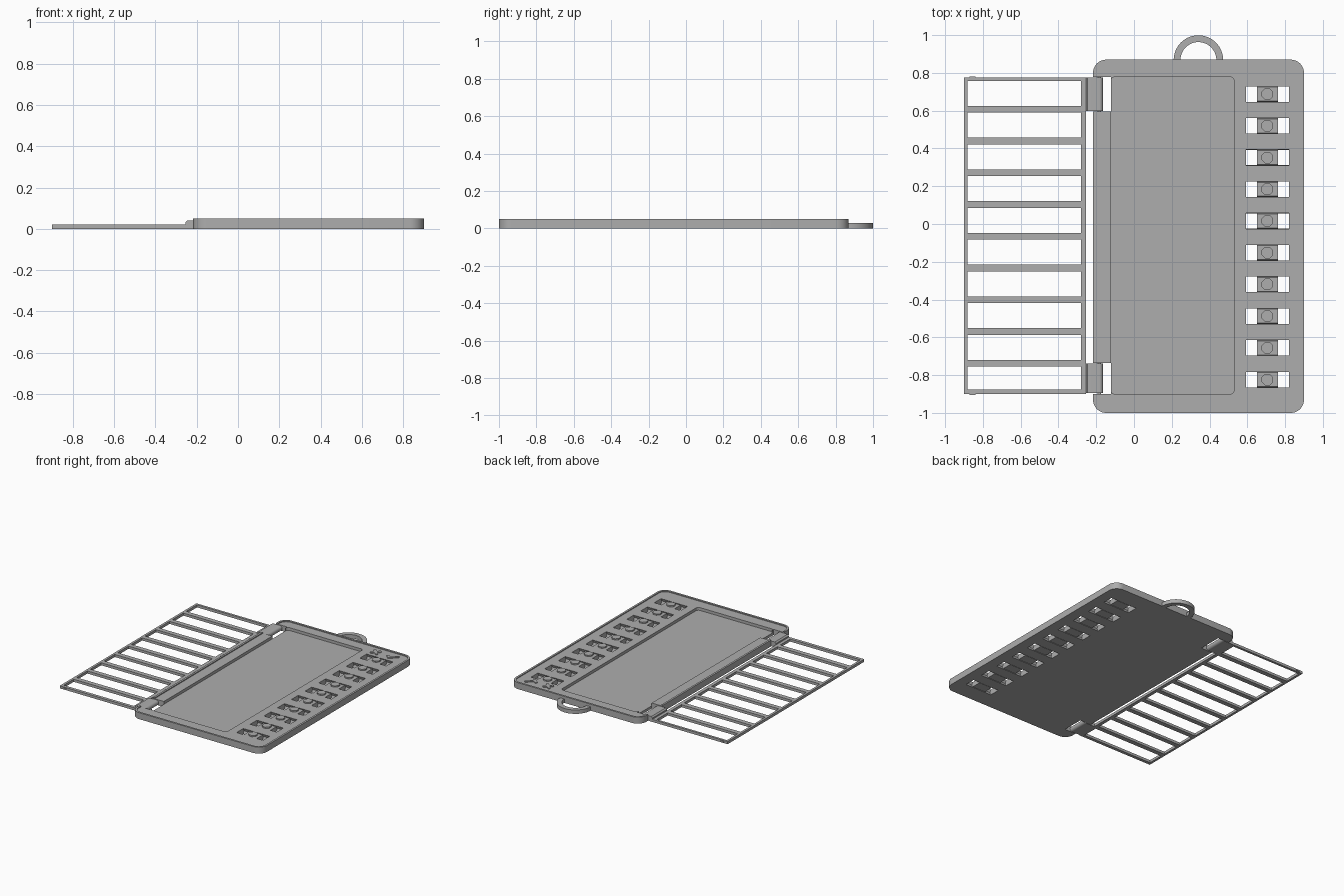
import bpy, bmesh, math
from mathutils import Vector

old = bpy.data.objects.get("Cube")
if old:
    bpy.data.objects.remove(old)

grey = bpy.data.materials.new("plain grey")
grey.use_nodes = True
grey.diffuse_color = (0.42, 0.42, 0.42, 1)
grey.node_tree.nodes["Principled BSDF"].inputs["Base Color"].default_value = grey.diffuse_color


def prism(name, pts, lo, hi, axis="z"):
    """Extrude a closed 2D outline: (x, y) along z, (y, z) along x, (x, z) along y."""
    place = {"z": lambda a, b, h: (a, b, h), "x": lambda a, b, h: (h, a, b),
             "y": lambda a, b, h: (a, h, b)}[axis]
    bm = bmesh.new()
    low = bm.faces.new([bm.verts.new(place(a, b, lo)) for a, b in pts])
    new = bmesh.ops.extrude_face_region(bm, geom=[low])["geom"]
    shift = Vector(place(0, 0, hi - lo))
    bmesh.ops.translate(bm, verts=[v for v in new if isinstance(v, bmesh.types.BMVert)], vec=shift)
    bmesh.ops.recalc_face_normals(bm, faces=bm.faces)
    mesh = bpy.data.meshes.new(name)
    bm.to_mesh(mesh)
    bm.free()
    mesh.materials.append(grey)
    ob = bpy.data.objects.new(name, mesh)
    bpy.context.collection.objects.link(ob)
    return ob


def rect(x0, x1, y0, y1, r=0.0, n=10):
    if r == 0:
        return [(x0, y0), (x1, y0), (x1, y1), (x0, y1)]
    corners = [(x1 - r, y1 - r), (x0 + r, y1 - r), (x0 + r, y0 + r), (x1 - r, y0 + r)]
    return [(cx + r * math.cos(math.pi / 2 * (q + i / n)), cy + r * math.sin(math.pi / 2 * (q + i / n)))
            for q, (cx, cy) in enumerate(corners) for i in range(n + 1)]


def arc(cx, cy, r, a0, a1, n):
    return [(cx + r * math.cos(math.radians(a0 + (a1 - a0) * i / n)),
             cy + r * math.sin(math.radians(a0 + (a1 - a0) * i / n))) for i in range(n + 1)]


def carve(ob, cutters):
    for c in cutters:
        mod = ob.modifiers.new("cut", "BOOLEAN")
        mod.operation, mod.solver, mod.object = "DIFFERENCE", "EXACT", c
    bpy.context.view_layer.update()
    done = bpy.data.meshes.new_from_object(ob.evaluated_get(bpy.context.evaluated_depsgraph_get()))
    ob.modifiers.clear()
    ob.data = done
    for c in cutters:
        bpy.data.objects.remove(c)


def smooth(ob):
    bpy.ops.object.select_all(action="DESELECT")
    ob.select_set(True)
    bpy.context.view_layer.objects.active = ob
    bpy.ops.object.shade_smooth_by_angle(angle=math.radians(30))


ROWS, PITCH = 10, 0.168
hinges = [(0.595, 0.778), (-0.90, -0.735)]


def vee(cy, narrow, wide, z0, z1):
    """Cross-section with flanks that are widest at mid height."""
    zm = (z0 + z1) / 2
    return [(cy - narrow, z0), (cy + narrow, z0), (cy + wide, zm),
            (cy + narrow, z1), (cy - narrow, z1), (cy - wide, zm)]


# Tray with a rim, a recess for the lid, hinge notches and slider slots
tray = prism("tray", rect(-0.217, 0.90, -1.0, 0.87, 0.07), 0, 0.05)
cutters = [prism("rim_cut", rect(-0.202, 0.885, -0.985, 0.855, 0.055), 0.043, 0.08),
           prism("recess_cut", rect(-0.122, 0.53, -0.90, 0.778, 0.02, 5), 0.021, 0.09)]
for y0, y1 in hinges:
    cutters.append(prism("notch_cut", rect(-0.3, -0.122, y0, y1), -0.02, 0.1))
slot_y = [0.688 - PITCH * i for i in range(ROWS)]
for y in slot_y:
    cutters.append(prism("slot_cut", vee(y, 0.04, 0.05, -0.002, 0.046), 0.593, 0.82, "x"))
carve(tray, cutters)
smooth(tray)

# Sliders with an eight-sided knob
for i, y in enumerate(slot_y):
    prism(f"slider_{i + 1}", vee(y, 0.037, 0.047, 0.001, 0.039), 0.651, 0.762, "x")
    prism(f"slider_knob_{i + 1}", arc(0.706, y, 0.033, 22.5, 337.5, 7), 0.038, 0.049)

# Ladder-shaped lid, opened flat
lid = prism("lid_frame", rect(-0.90, -0.254, -0.90, 0.775), 0, 0.02)
windows = []
for i in range(ROWS):
    top = 0.757 - PITCH * i
    windows.append(prism("window_cut", rect(-0.882, -0.28, max(top - 0.132, -0.876), top), -0.02, 0.05))
carve(lid, windows)

# Snap bumps at the free end of the lid
for name, y in (("back", 0.775), ("front", -0.90)):
    prism(f"snap_bump_{name}", rect(-0.87, -0.84, 0.005, 0.014), y - 0.006, y + 0.006, "y")

# Hinge arms ending in round barrels, with pins into the tray
for name, (y0, y1) in zip(("back", "front"), hinges):
    arm = [(-0.255, 0), (-0.184, 0)] + arc(-0.184, 0.02, 0.02, -80, 90, 10) + [(-0.245, 0.04), (-0.255, 0.03)]
    smooth(prism(f"hinge_arm_{name}", arm, y0 + 0.004, y1 - 0.003, "y"))
    smooth(prism(f"hinge_pin_{name}", arc(-0.184, 0.02, 0.01, 0, 345, 23), y0 - 0.01, y1 + 0.01, "y"))

# Hanging loop
loop = arc(0.341, 0.868, 0.131, 0, 180, 32) + arc(0.341, 0.868, 0.095, 180, 0, 32)
smooth(prism("hanging_loop", loop, 0, 0.03))

# Raised cross and tick above the sliders
def plate(name, cx, cy, length, angle, width=0.021):
    ob = prism(name, rect(-length / 2, length / 2, -width / 2, width / 2, width * 0.35, 3), 0.042, 0.0495)
    ob.location = (cx, cy, 0)
    ob.rotation_euler.z = math.radians(angle)

plate("cross_stroke_a", 0.631, 0.788, 0.08, 45)
plate("cross_stroke_b", 0.631, 0.788, 0.08, -45)
plate("tick_long_stroke", 0.782, 0.79, 0.082, 45)
plate("tick_short_stroke", 0.748, 0.777, 0.046, -45)
